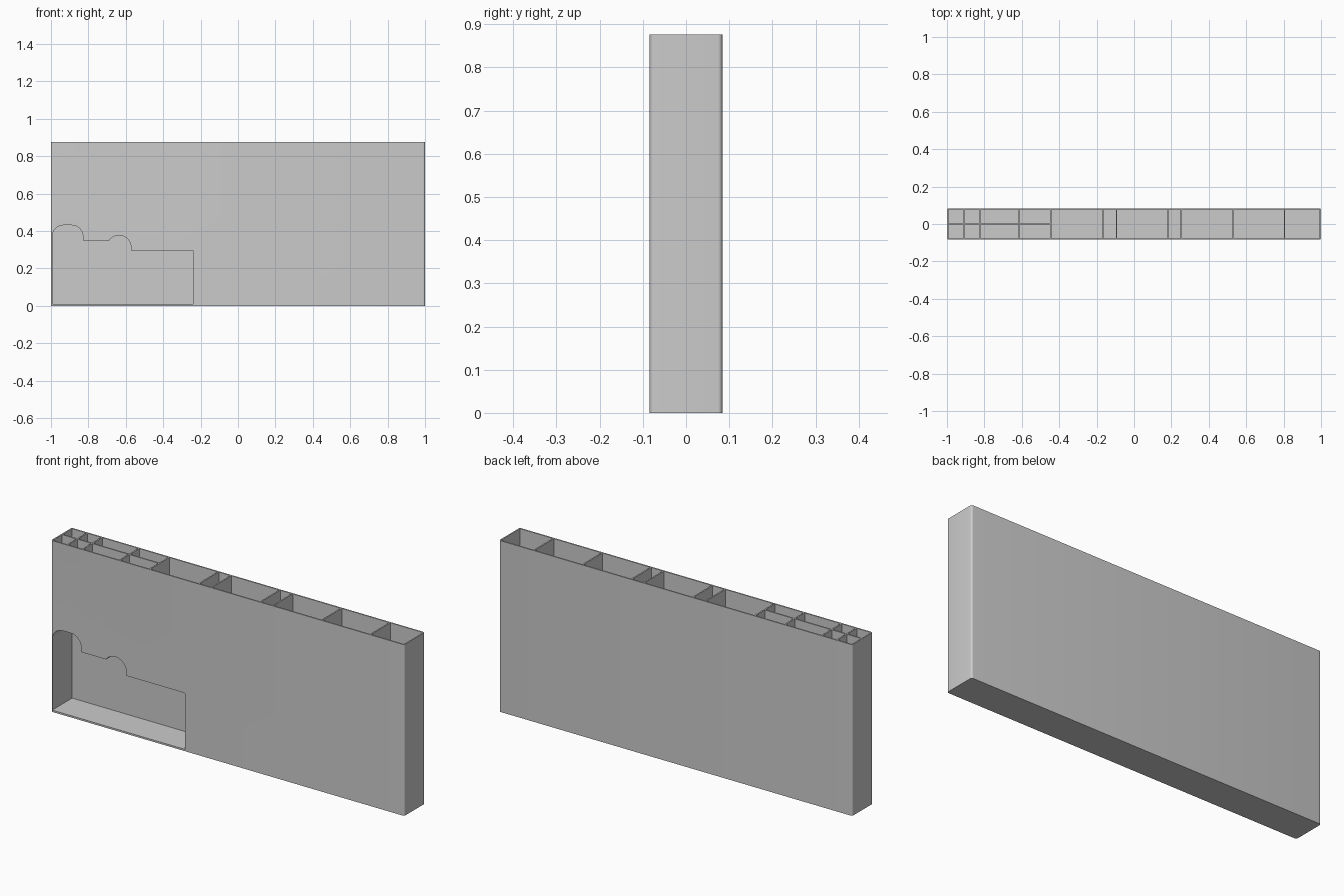
import bpy, bmesh, math

cube = bpy.data.objects.get("Cube")
if cube:
    bpy.data.objects.remove(cube, do_unlink=True)

LENGTH, DEPTH, HEIGHT = 2.0, 0.168, 0.876
WALL = 0.007
IN_X, IN_Y = LENGTH / 2 - WALL, DEPTH / 2 - WALL

grey = bpy.data.materials.new("plain grey")
grey.use_nodes = True
grey.diffuse_color = (0.6, 0.6, 0.6, 1)
grey.node_tree.nodes["Principled BSDF"].inputs["Base Color"].default_value = (0.6, 0.6, 0.6, 1)


def arc(cx, cy, r, start, end, steps=12):
    """Points along an arc, angles in degrees."""
    angles = [math.radians(start + (end - start) * i / steps) for i in range(steps + 1)]
    return [(cx + r * math.cos(a), cy + r * math.sin(a)) for a in angles]


def extrude(bm, points, offset):
    """Add a closed prism from a 3D outline."""
    face = bm.faces.new([bm.verts.new(p) for p in points])
    out = bmesh.ops.extrude_face_region(bm, geom=[face])["geom"]
    moved = [v for v in out if isinstance(v, bmesh.types.BMVert)]
    bmesh.ops.translate(bm, verts=moved, vec=offset)


def finish(bm, name):
    bmesh.ops.recalc_face_normals(bm, faces=bm.faces)
    mesh = bpy.data.meshes.new(name)
    bm.to_mesh(mesh)
    bm.free()
    obj = bpy.data.objects.new(name, mesh)
    mesh.materials.append(grey)
    bpy.context.collection.objects.link(obj)
    return obj


# Outer block with rounded upright corners
R = 0.01
hx, hy = LENGTH / 2 - R, DEPTH / 2 - R
outline = []
for cx, cy, start in ((hx, hy, 0), (-hx, hy, 90), (-hx, -hy, 180), (hx, -hy, 270)):
    outline += arc(cx, cy, R, start, start + 90, 6)
bm = bmesh.new()
extrude(bm, [(x, y, 0) for x, y in outline], (0, 0, HEIGHT))
box = finish(bm, "divided_box")

# Open-topped compartments: divider positions and the floor height of each bay
dividers = [-0.91, -0.825, -0.615, -0.445, -0.166, -0.094, 0.182, 0.253, 0.53, 0.805]
floors = [0.44, 0.44, 0.39, 0.39, 0.31] + [0.01] * 6
half = WALL / 2
edges = [-IN_X - half] + dividers + [IN_X + half]
bm = bmesh.new()
for i, floor in enumerate(floors):
    x0, x1 = edges[i] + half, edges[i + 1] - half
    # The four small bays are split front and back by a lengthwise divider
    rows = [(-IN_Y, -half), (half, IN_Y)] if i < 4 else [(-IN_Y, IN_Y)]
    for y0, y1 in rows:
        extrude(bm, [(x0, y0, floor), (x1, y0, floor), (x1, y1, floor), (x0, y1, floor)],
                (0, 0, HEIGHT))
compartments = finish(bm, "compartment_cutter")

# Front pocket with two rounded humps
left, right, base, top, ledge = -0.993, -0.24, 0.009, 0.297, 0.35
profile = [(left, base), (right, base)] + arc(right - 0.006, top - 0.006, 0.006, 0, 90, 3)
profile += [(-0.572, top)] + arc(-0.636, 0.313, 0.064, 0, 145, 14)
profile += [(-0.829, ledge)] + arc(-0.889, 0.371, 0.06, 0, 90) + arc(-0.933, 0.371, 0.06, 90, 180)
bm = bmesh.new()
extrude(bm, [(x, -0.2, z) for x, z in profile], (0, 0.2 + IN_Y, 0))
pocket = finish(bm, "pocket_cutter")

# Carve both from the block
bpy.ops.object.select_all(action="DESELECT")
bpy.context.view_layer.objects.active = box
box.select_set(True)
for cutter in (compartments, pocket):
    cutter.hide_render = True
    mod = box.modifiers.new(cutter.name, "BOOLEAN")
    mod.operation = "DIFFERENCE"
    mod.solver = "EXACT"
    mod.object = cutter
    bpy.ops.object.modifier_apply(modifier=mod.name)
    bpy.data.objects.remove(cutter, do_unlink=True)

bpy.ops.object.shade_smooth_by_angle(angle=math.radians(30))
